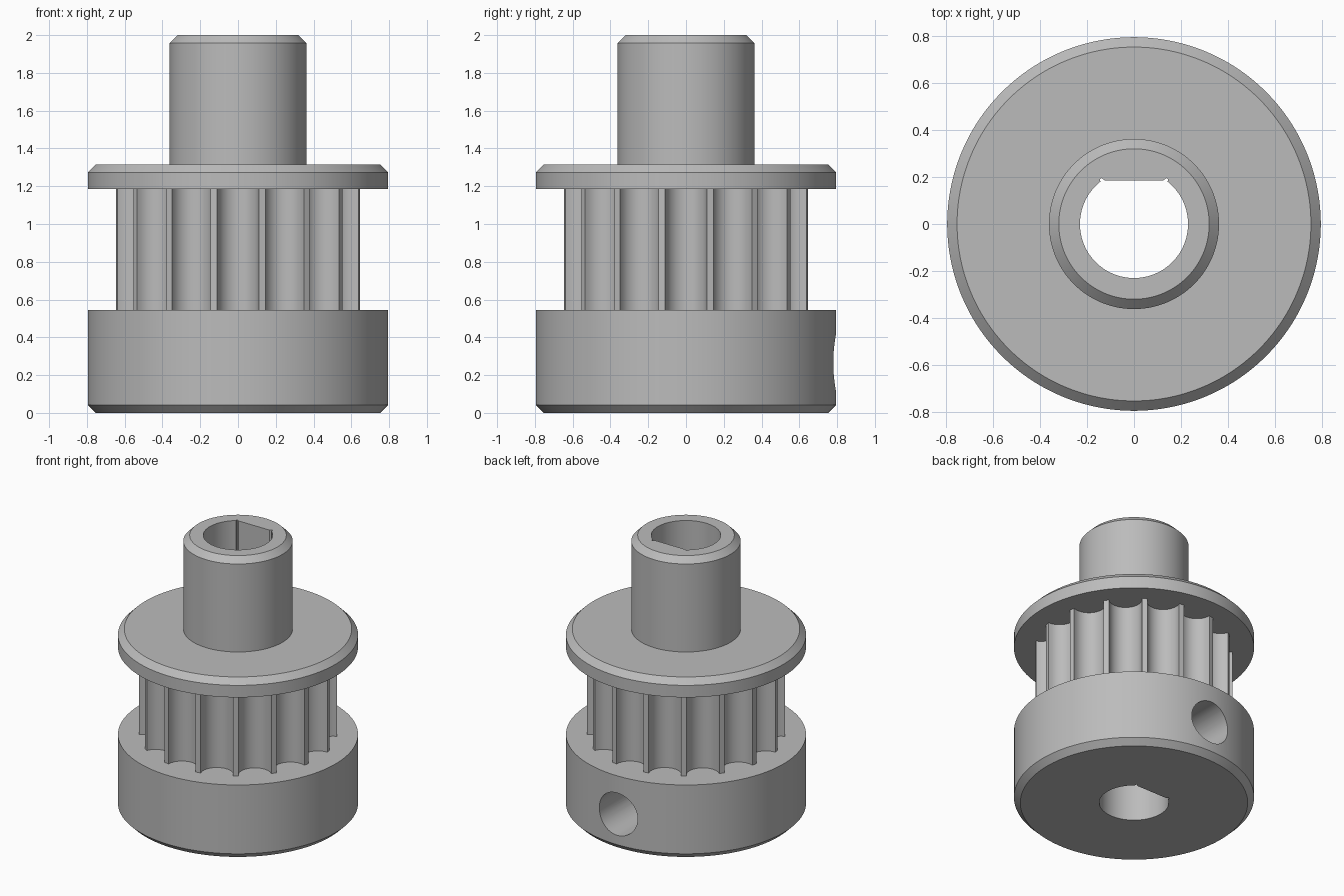
import bpy, bmesh, math

cube = bpy.data.objects.get("Cube")
if cube:
    bpy.data.objects.remove(cube, do_unlink=True)

TEETH, ARC = 16, 12              # teeth, segments per groove arc
N = TEETH * (ARC + 2)            # points around every ring
PITCH = math.tau / TEETH
TIP_R, GROOVE_R = 0.655, 0.11
BORE_R, FLAT_Y = 0.23, 0.185
OUTER_R, HUB_R, BEVEL = 0.795, 0.362, 0.042

metal = bpy.data.materials.new("grey_metal")
metal.use_nodes = True
grey = (0.5, 0.5, 0.5, 1)
metal.diffuse_color = grey
metal.node_tree.nodes["Principled BSDF"].inputs["Base Color"].default_value = grey


def circle(r):
    return [(r * math.cos(math.tau * i / N), r * math.sin(math.tau * i / N)) for i in range(N)]


def bore():
    """Round bore with a flat at the back and small relief slits at its corners."""
    corner = math.asin(FLAT_Y / BORE_R)
    pts = []
    for i in range(N):
        a = math.tau * i / N
        s = math.sin(a)
        r = min(BORE_R, FLAT_Y / s) if s > 0.1 else BORE_R
        if min(abs(a - corner), abs(math.pi - a - corner)) < math.radians(1.2):
            r = 0.24
        pts.append((r * math.cos(a), r * math.sin(a)))
    return pts


def toothed():
    """Narrow teeth separated by half-round grooves."""
    pts = []
    centre = math.sqrt(TIP_R ** 2 - GROOVE_R ** 2)
    for k in range(TEETH):
        c, s = math.cos(k * PITCH), math.sin(k * PITCH)
        for j in range(ARC + 1):
            t = math.pi * j / ARC
            u, v = centre - GROOVE_R * math.sin(t), -GROOVE_R * math.cos(t)
            pts.append((u * c - v * s, u * s + v * c))
        tip = (k + 0.5) * PITCH
        pts.append((TIP_R * math.cos(tip), TIP_R * math.sin(tip)))
    return pts


def bored_part(name, profile):
    """Bridge (outline, z) rings, listed bottom to top, and close them through the bore."""
    hole = bore()
    rings = [(hole, profile[0][1])] + profile + [(hole, profile[-1][1])]
    bm = bmesh.new()
    loops = [[bm.verts.new((x, y, z)) for x, y in outline] for outline, z in rings]
    for a, b in zip(loops, loops[1:] + loops[:1]):
        for i in range(N):
            j = (i + 1) % N
            bm.faces.new((a[i], a[j], b[j], b[i]))
    bmesh.ops.recalc_face_normals(bm, faces=bm.faces[:])
    mesh = bpy.data.meshes.new(name)
    bm.to_mesh(mesh)
    bm.free()
    mesh.materials.append(metal)
    obj = bpy.data.objects.new(name, mesh)
    bpy.context.collection.objects.link(obj)
    return obj


def activate(obj):
    bpy.ops.object.select_all(action="DESELECT")
    obj.select_set(True)
    bpy.context.view_layer.objects.active = obj


# Stacked parts
rim, rim_in = circle(OUTER_R), circle(OUTER_R - BEVEL)
collar = bored_part("collar", [(rim_in, 0), (rim, BEVEL), (rim, 0.545)])
teeth = bored_part("toothed_drum", [(toothed(), 0.545), (toothed(), 1.185)])
flange = bored_part("flange", [(rim, 1.185), (rim, 1.273), (rim_in, 1.315)])
hub = bored_part("hub", [(circle(HUB_R), 1.315), (circle(HUB_R), 2 - BEVEL),
                         (circle(HUB_R - BEVEL), 2)])

# Set screw hole through the back of the collar into the bore
bpy.ops.mesh.primitive_cylinder_add(vertices=48, radius=0.155, depth=1,
                                    location=(0, 0.6, 0.265), rotation=(math.pi / 2, 0, 0))
cutter = bpy.context.object
cutter.name = "screw_hole_cutter"
cutter.hide_render = True
cut = collar.modifiers.new("screw_hole", "BOOLEAN")
cut.operation, cut.solver, cut.object = "DIFFERENCE", "EXACT", cutter
activate(collar)
bpy.ops.object.modifier_apply(modifier=cut.name)
bpy.data.objects.remove(cutter, do_unlink=True)

# Smooth curved walls, keep machined edges crisp
for part in (collar, teeth, flange, hub):
    activate(part)
    bpy.ops.object.shade_smooth_by_angle(angle=math.radians(30))
